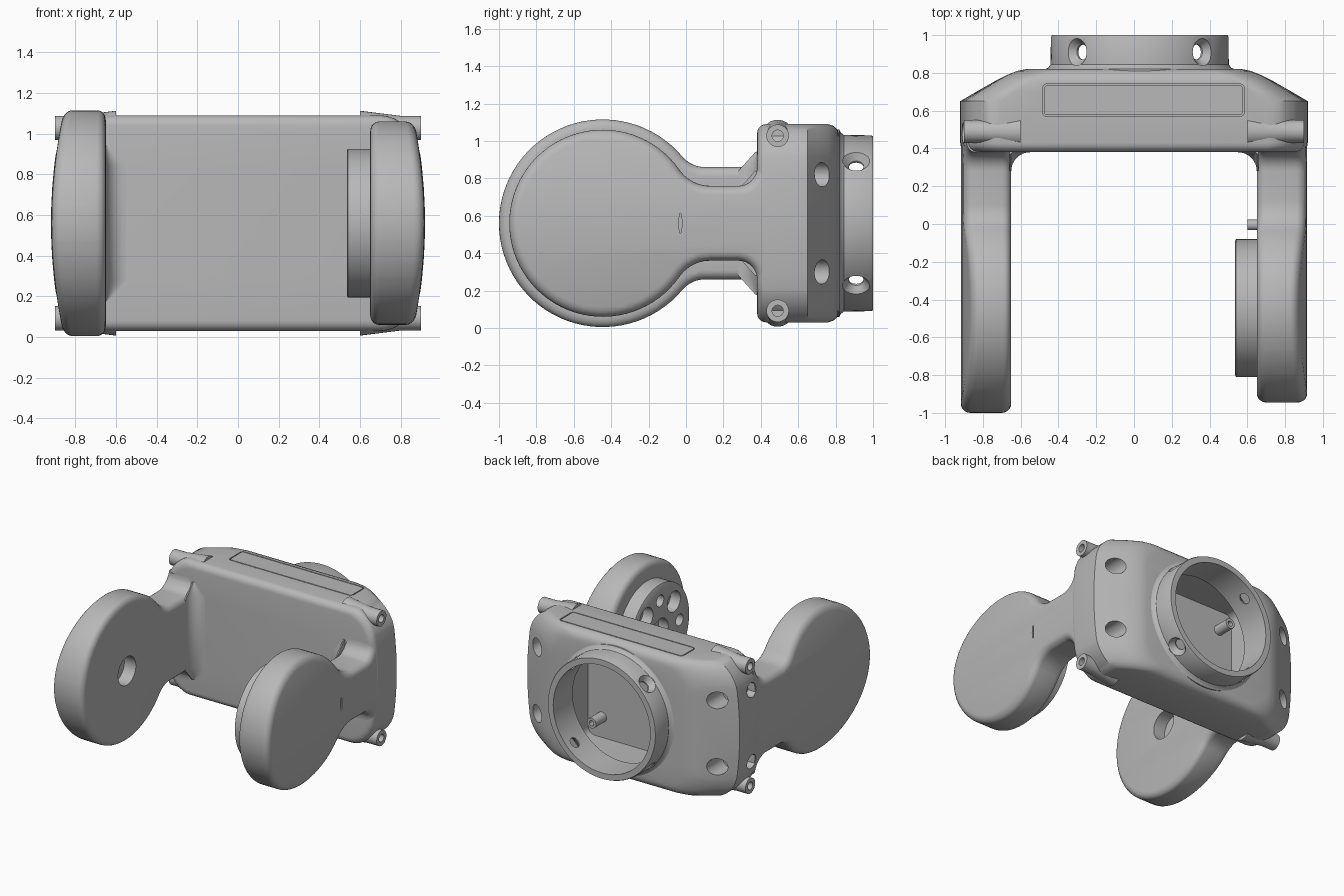
import bpy, bmesh
from math import sin, cos, pi, sqrt, atan2, radians
from mathutils import Vector

cube = bpy.data.objects.get("Cube")
if cube:
    bpy.data.objects.remove(cube, do_unlink=True)

grey = bpy.data.materials.new("matte_grey")
grey.use_nodes = True
grey.diffuse_color = (0.48, 0.48, 0.48, 1)
grey.node_tree.nodes["Principled BSDF"].inputs["Base Color"].default_value = (0.48, 0.48, 0.48, 1)

MID = 0.56      # height of the arm and collar axis
HUB = -0.445    # depth of the arm disc centre
X, Y = Vector((1, 0, 0)), Vector((0, 1, 0))


def loft(name, rings, closed=False, bow=False):
    """Skin a list of equal rings; cap the ends or close the loop."""
    bm = bmesh.new()
    rows = [[bm.verts.new(p) for p in ring] for ring in rings]
    pairs = list(zip(rows, rows[1:])) + ([(rows[-1], rows[0])] if closed else [])
    for a, b in pairs:
        for i in range(len(a)):
            j = (i + 1) % len(a)
            bm.faces.new((a[i], a[j], b[j], b[i]))
    if not closed:
        bm.faces.new(rows[0])
        bm.faces.new(rows[-1])
    if bow:
        # slice level, then curve the outer sides inward away from mid height
        for k in range(-5, 6):
            bmesh.ops.bisect_plane(bm, geom=bm.verts[:] + bm.edges[:] + bm.faces[:],
                                   plane_co=(0, 0, MID + k * 0.09), plane_no=(0, 0, 1))
        for v in bm.verts:
            t = max(0, (abs(v.co.x) - 0.65) / 0.27)
            v.co.x -= (1 if v.co.x > 0 else -1) * t * 0.2 * (v.co.z - MID) ** 2
    bmesh.ops.recalc_face_normals(bm, faces=bm.faces[:])
    mesh = bpy.data.meshes.new(name)
    bm.to_mesh(mesh)
    bm.free()
    obj = bpy.data.objects.new(name, mesh)
    bpy.context.collection.objects.link(obj)
    mesh.materials.append(grey)
    return obj


def spin(name, origin, axis, profile, closed=False, n=48):
    """Revolve (distance, radius) pairs around an axis."""
    q = axis.to_track_quat('Z', 'Y')
    rings = [[Vector(origin) + q @ Vector((r * cos(2 * pi * i / n), r * sin(2 * pi * i / n), t))
              for i in range(n)] for t, r in profile]
    return loft(name, rings, closed)


def cut(target, cutter):
    mod = target.modifiers.new("cut", 'BOOLEAN')
    mod.object, mod.operation, mod.solver = cutter, 'DIFFERENCE', 'EXACT'
    bpy.context.view_layer.objects.active = target
    bpy.ops.object.modifier_apply(modifier=mod.name)
    bpy.data.objects.remove(cutter, do_unlink=True)


def rounded(w, h, r, n=8):
    """Rounded rectangle outline as (u, v) pairs."""
    pts = []
    for k, (su, sv) in enumerate(((1, 1), (-1, 1), (-1, -1), (1, -1))):
        for i in range(n + 1):
            a = (k + i / n) * pi / 2
            pts.append((su * (w - r) + r * cos(a), sv * (h - r) + r * sin(a)))
    return pts


def box_loft(name, rows, r, bow=False):
    """Rounded rectangles (depth, half width, half height) along y."""
    return loft(name, [[(u, y, MID + v) for u, v in rounded(w, h, r)] for y, w, h in rows], bow=bow)


# Main body with rounded front edges and tapered back shoulders
rows = []
for i in range(6):
    a = i / 5 * pi / 2
    inset = 0.05 * (1 - sin(a))
    rows.append((0.43 - 0.05 * cos(a), 0.92 - inset, 0.53 - inset))
rows += [(0.65, 0.92, 0.53), (0.70, 0.835, 0.53), (0.76, 0.73, 0.53),
         (0.79, 0.67, 0.52), (0.81, 0.62, 0.50), (0.82, 0.57, 0.47)]
body = box_loft("body", rows, 0.2, True)

# Hollow inside, opened through the collar bore
cut(body, box_loft("cavity", [(0.44, 0.54, 0.46), (0.765, 0.54, 0.46)], 0.06))
cut(body, spin("bore", (0.03, 0.6, MID), Y, [(0, 0.425), (0.4, 0.425)], n=64))

# Screw holes in the shoulders and in one end
for sz in (-1, 1):
    for sx in (-1, 1):
        cut(body, spin("hole", (sx * 0.78, 0.57, MID + sz * 0.26), Y, [(0, 0.065), (0.4, 0.065)]))
    cut(body, spin("hole", (-0.75, 0.48, MID + sz * 0.28), -X,
                   [(0, 0.03), (0.09, 0.03), (0.091, 0.055), (0.4, 0.055)]))

# Access panel set in the top, surrounded by a thin groove
def panel(name, gap, z0, z1):
    pts = rounded(0.535 - gap, 0.087 - gap, 0.028 - gap)
    return loft(name, [[(0.05 + u, 0.655 + v, z) for u, v in pts] for z in (z0, z1)])


cut(body, panel("groove", 0, 1.07, 1.2))
panel("top_panel", 0.008, 1.06, 1.09)

# Collar on the back with flared foot and four countersunk radial holes
collar = spin("collar", (0.03, 0, MID), Y,
              [(0.76, 0.42), (0.76, 0.50), (0.82, 0.50), (0.827, 0.485), (0.845, 0.472),
               (0.99, 0.47), (1.0, 0.465), (1.0, 0.42)], closed=True, n=80)
for k in range(4):
    a = pi / 4 + k * pi / 2
    cut(collar, spin("hole", (0.03, 0.91, MID), Vector((cos(a), 0, sin(a))),
                     [(0.35, 0.04), (0.43, 0.04), (0.47, 0.072), (0.6, 0.072)], n=32))

# Corner lugs and inner standoffs, each with a blind hole
for sx, side in ((-1, "right"), (1, "left")):
    for sz, level in ((-1, "lower"), (1, "upper")):
        spin(f"{side}_{level}_lug", (0, 0.49, MID + sz * 0.468), sx * X,
             [(0.6, 0.085), (0.68, 0.075), (0.80, 0.06), (0.9, 0.06), (0.9, 0.03), (0.83, 0.03)], n=32)
        spin(f"{side}_{level}_standoff", (sx * 0.42, 0.43, MID + sz * 0.3), Y,
             [(0, 0.04), (0.14, 0.04), (0.14, 0.02), (0.08, 0.02)], n=24)


def arm_outline(R, n, f, inset):
    """Disc, concave throat, neck and flare, as (y, z) pairs."""
    R, n, f, flare = R - inset, n - inset, f + inset, 0.1 + inset
    yc = sqrt((R + f) ** 2 - (n + f) ** 2)
    tangent = atan2(n + f, yc)
    top = []
    for i in range(33):
        a = pi + (tangent - pi) * i / 32
        top.append((HUB + R * cos(a), R * sin(a)))
    for i in range(1, 11):
        a = (pi + tangent) + (pi / 2 - tangent) * i / 10
        top.append((HUB + yc + f * cos(a), n + f + f * sin(a)))
    for i in range(9):
        a = -pi / 2 + pi / 2 * i / 8
        top.append((0.28 + flare * cos(a), n + flare + flare * sin(a)))
    top.append((0.435, n + flare))
    return top + [(y, -z) for y, z in reversed(top[1:])]


def make_arm(side, s, R, n, f):
    r, inner, outer = 0.05, 0.65, 0.917
    layers = []
    for i in range(6):
        a = i / 5 * pi / 2
        layers.append((inner + r * (1 - sin(a)), r * (1 - cos(a))))
    layers = layers[::-1] + [(inner + outer - x, d) for x, d in layers]
    rings = [[(s * x, y, MID + z) for y, z in arm_outline(R, n, f, d)] for x, d in layers]
    arm = loft(side + "_arm", rings, bow=True)
    # Concave web between the arm and the body front
    web = []
    for z, q in ((-n - 0.08, 0.01), (-n + 0.02, 0.1), (n - 0.02, 0.1), (n + 0.08, 0.01)):
        pts = [(inner - q + q * cos(k * pi / 16), 0.38 - q + q * sin(k * pi / 16)) for k in range(9)]
        pts += [(inner - q, 0.40), (inner + 0.01, 0.40), (inner + 0.01, 0.38 - q)]
        web.append([(s * x, y, MID + z) for x, y in pts])
    loft(side + "_arm_web", web)
    return arm


right_arm = make_arm("right", -1, 0.555, 0.30, 0.16)
left_arm = make_arm("left", 1, 0.50, 0.20, 0.20)

# Pivot socket in the inner face of the right arm
cut(right_arm, spin("socket", (-0.75, HUB, MID), X, [(0, 0.11), (0.2, 0.11)]))

# Narrow slit in the outer face of the left arm
slit = loft("slit", [[(x, -0.03 + 0.008 * cos(k * pi / 8), MID + 0.055 * sin(k * pi / 8))
                      for k in range(16)] for x in (0.89, 0.95)])
cut(left_arm, slit)

# Pivot hub with a ring of holes, and a small stop peg
hub = spin("pivot_hub", (0, HUB, MID), X, [(0.535, 0.355), (0.54, 0.365), (0.66, 0.365)], n=64)
cut(hub, spin("hole", (0.5, HUB, MID), X, [(0, 0.1), (0.12, 0.1)]))
for k in range(8):
    a, r = k * pi / 4, 0.08 if k % 2 else 0.045
    cut(hub, spin("hole", (0.5, HUB + 0.24 * cos(a), MID + 0.24 * sin(a)), X, [(0, r), (0.12, r)], n=32))
spin("stop_peg", (0.6, -0.005, MID), X, [(0, 0.028), (0.06, 0.028)], n=24)

# Smooth shading with sharp edges kept
bpy.ops.object.select_all(action='DESELECT')
for obj in bpy.context.scene.objects:
    if obj.type == 'MESH' and grey.name in obj.data.materials:
        obj.select_set(True)
        bpy.context.view_layer.objects.active = obj
bpy.ops.object.shade_smooth_by_angle(angle=radians(32))
